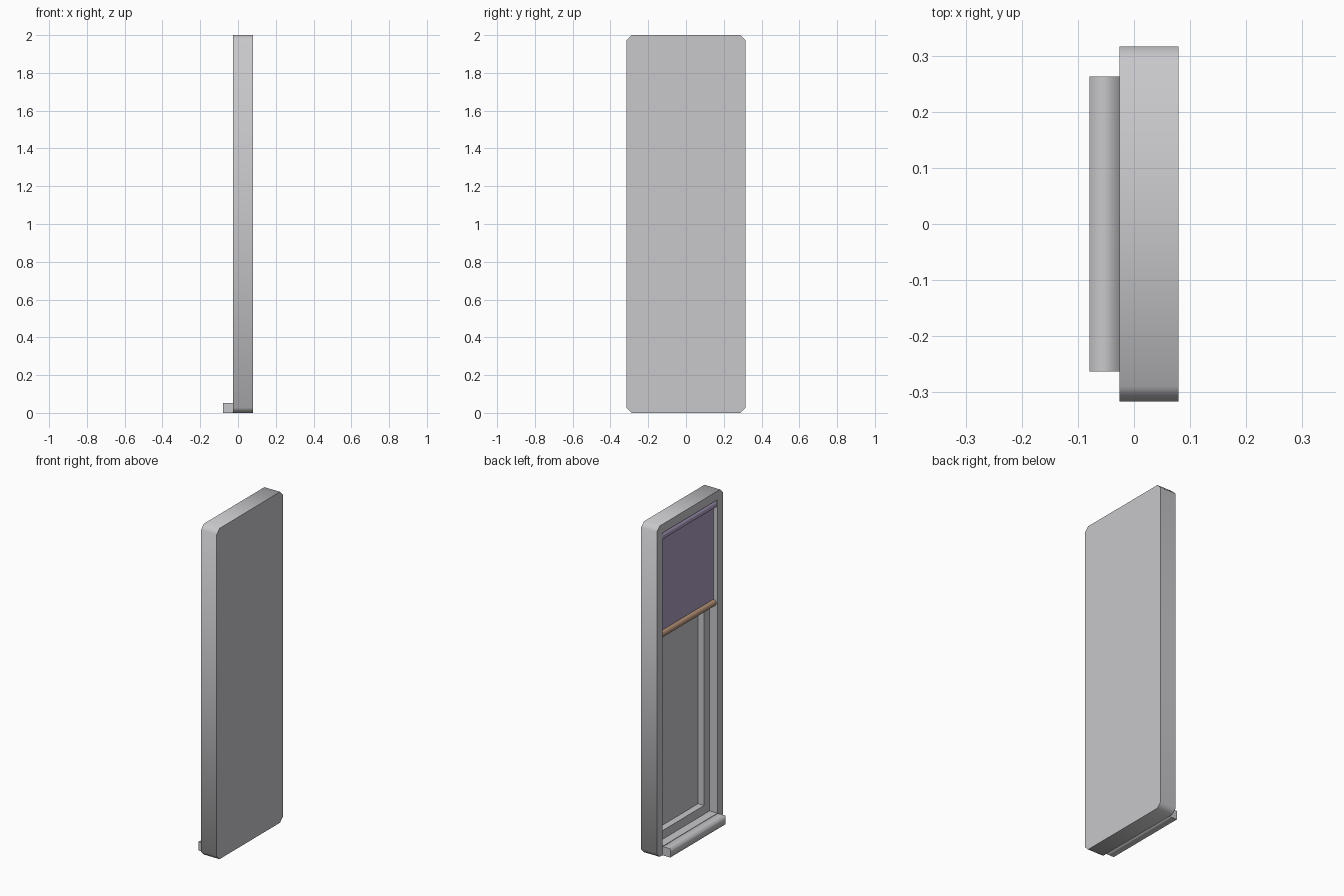
import bpy, bmesh, math
from mathutils import Vector

cube = bpy.data.objects.get("Cube")
if cube:
    bpy.data.objects.remove(cube)


def material(name, rgb):
    m = bpy.data.materials.new(name)
    m.use_nodes = True
    m.diffuse_color = (*rgb, 1)
    m.node_tree.nodes["Principled BSDF"].inputs["Base Color"].default_value = (*rgb, 1)
    return m


grey = material("light grey", (0.58, 0.58, 0.60))
lavender = material("lavender fabric", (0.41, 0.34, 0.53))
wood = material("brown wood", (0.45, 0.28, 0.18))


def box(name, low, high, mat):
    low, high = Vector(low), Vector(high)
    bm = bmesh.new()
    bmesh.ops.create_cube(bm, size=1)
    for v in bm.verts:
        v.co = Vector([a if c < 0 else b for c, a, b in zip(v.co, low, high)])
    mesh = bpy.data.meshes.new(name)
    bm.to_mesh(mesh)
    bm.free()
    obj = bpy.data.objects.new(name, mesh)
    bpy.context.collection.objects.link(obj)
    mesh.materials.append(mat)
    return obj


def activate(obj):
    bpy.ops.object.select_all(action='DESELECT')
    obj.select_set(True)
    bpy.context.view_layer.objects.active = obj


def rod(name, x, z, radius, mat):
    bpy.ops.mesh.primitive_cylinder_add(vertices=24, radius=radius, depth=2 * HALF_OPEN,
                                        location=(x, 0, z), rotation=(math.pi / 2, 0, 0))
    obj = bpy.context.object
    obj.name = name
    obj.data.materials.append(mat)
    bpy.ops.object.shade_smooth_by_angle(angle=math.radians(40))
    return obj


RIM = 0.053
HALF = 0.316
HALF_OPEN = HALF - RIM
INNER, OUTER = -0.026, 0.079

# Window body with chamfered corners
frame = box("window_frame", (INNER, -HALF, 0), (OUTER, HALF, 2), grey)
bm = bmesh.new()
bm.from_mesh(frame.data)
corners = [e for e in bm.edges if abs(e.verts[0].co.x - e.verts[1].co.x) > 0.05]
bmesh.ops.bevel(bm, geom=corners, offset=0.027, segments=1, affect='EDGES')
bm.to_mesh(frame.data)
bm.free()

# Stepped recess: wide reveal, then narrower pane pocket
for i, depth in enumerate((0.026, 0.066)):
    gap = RIM * (i + 1)
    cutter = box("recess_cutter", (-0.2, gap - HALF, gap), (depth, HALF - gap, 2 - gap), grey)
    cutter.hide_render = True
    mod = frame.modifiers.new("recess", 'BOOLEAN')
    mod.operation = 'DIFFERENCE'
    mod.solver = 'EXACT'
    mod.object = cutter
    activate(frame)
    bpy.ops.object.modifier_apply(modifier=mod.name)
    bpy.data.objects.remove(cutter)
activate(frame)
bpy.ops.object.shade_smooth_by_angle(angle=math.radians(50))

# Softly shaded sill with crisp ends
sill = box("window_sill", (-OUTER, -HALF_OPEN, 0), (INNER, HALF_OPEN, RIM), grey)
bm = bmesh.new()
bm.from_mesh(sill.data)
for f in bm.faces:
    f.smooth = True
for e in bm.edges:
    e.smooth = abs(e.verts[0].co.y - e.verts[1].co.y) > 0.1
bm.to_mesh(sill.data)
bm.free()

# Roller blind
rod("blind_roller", 0.001, 1.92, 0.026, lavender)
box("blind_fabric", (0, -HALF_OPEN, 1.32), (0.005, HALF_OPEN, 1.92), lavender)
rod("blind_bottom_rail", 0.001, 1.32, 0.02, wood)
